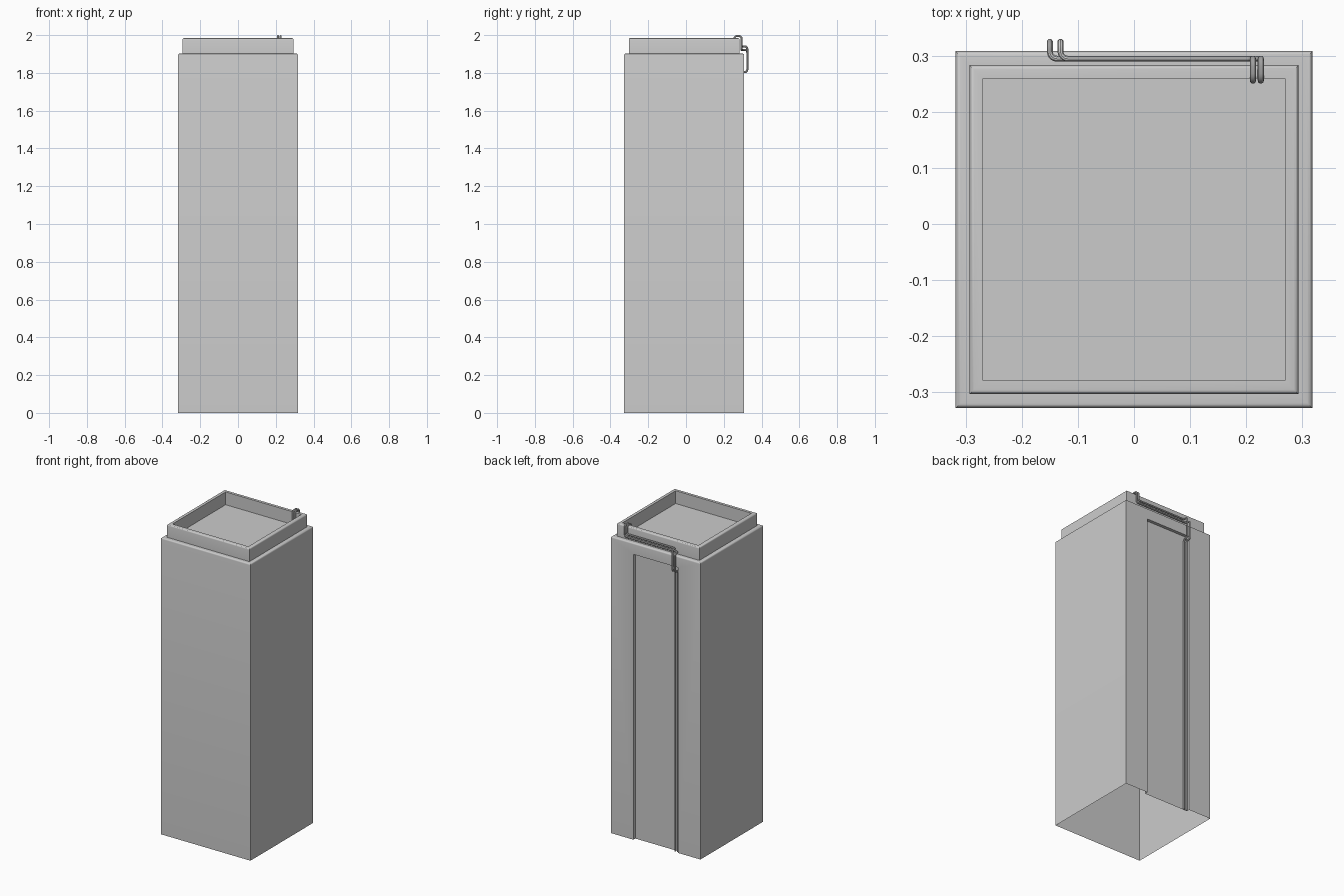
import bpy, bmesh, math
from mathutils import Vector

if "Cube" in bpy.data.objects:
    bpy.data.objects.remove(bpy.data.objects["Cube"])

CY = -0.01            # centre of the cabinet in y
W = 0.318             # half width of the cabinet


def finish(obj):
    bpy.ops.object.select_all(action='DESELECT')
    obj.select_set(True)
    bpy.context.view_layer.objects.active = obj
    bpy.ops.object.shade_smooth_by_angle(angle=math.radians(35))


def rounded_edge(half, z, r, n=4):
    """Profile points of a rounded outer edge ending at (half, z)."""
    return [(half - r + r * math.cos(a), z - r + r * math.sin(a))
            for a in (math.pi / 2 * i / n for i in range(n + 1))]


# Cabinet: open-bottomed shell lofted from square rings, with a raised rim
profile = ([(W, 0.0)] + rounded_edge(W, 1.902, 0.009) + [(0.293, 1.902)]
           + rounded_edge(0.293, 1.984, 0.008) + [(0.269, 1.984), (0.269, 1.902)])
bm = bmesh.new()
rings = [[bm.verts.new((sx * h, CY + sy * h, z))
          for sx, sy in ((-1, -1), (1, -1), (1, 1), (-1, 1))] for h, z in profile]
for k in range(len(rings) - 1):
    a, b = rings[k], rings[k + 1]
    for i in range(4):
        j = (i + 1) % 4
        if k == 0 and i == 2:
            continue                      # back wall has the recess
        bm.faces.new((a[i], a[j], b[j], b[i]))
bm.faces.new(rings[-1])                   # tray floor

# Back wall with its tall recessed panel
RX, RZ, DEPTH = 0.158, 1.83, 0.02
by = CY + W
outline = [(RX, 0), (RX, RZ), (-RX, RZ), (-RX, 0)]
outer = [bm.verts.new((x, by, z)) for x, z in outline]
inner = [bm.verts.new((x, by - DEPTH, z)) for x, z in outline]
bm.faces.new([rings[0][2]] + outer + [rings[0][3], rings[1][3], rings[1][2]])
for i in range(3):
    bm.faces.new((outer[i + 1], outer[i], inner[i], inner[i + 1]))
bm.faces.new(inner)
bmesh.ops.recalc_face_normals(bm, faces=bm.faces)
me = bpy.data.meshes.new("cabinet")
bm.to_mesh(me)
bm.free()
cabinet = bpy.data.objects.new("cabinet", me)
bpy.context.collection.objects.link(cabinet)
finish(cabinet)


def fillet(points, r, n=5):
    """Round the inner corners of a polyline."""
    pts = [Vector(p) for p in points]
    out = [pts[0]]
    for p, c, q in zip(pts, pts[1:], pts[2:]):
        s, e = c + (p - c).normalized() * r, c + (q - c).normalized() * r
        centre = s + e - c
        for i in range(n + 1):
            t = math.pi / 2 * i / n
            out.append(centre + (s - centre) * math.cos(t) + (e - centre) * math.sin(t))
    return out + [pts[-1]]


# Pipes: over the rim, along the back, out over the ledge and down the recess
def pipe(name, x0, x1, z):
    path = fillet([(x0, 0.2555, 1.902), (x0, 0.2555, 1.9945), (x0, 0.2945, 1.9945),
                   (x0, 0.2945, z), (x1, 0.2945, z), (x1, 0.3245, z),
                   (x1, 0.3245, 1.804), (x1, 0.2955, 1.804), (x1, 0.2955, 0)], 0.013)
    cu = bpy.data.curves.new(name, 'CURVE')
    cu.dimensions = '3D'
    cu.bevel_depth = 0.0055
    cu.bevel_resolution = 3
    cu.use_fill_caps = True
    sp = cu.splines.new('POLY')
    sp.points.add(len(path) - 1)
    for pt, co in zip(sp.points, path):
        pt.co = (*co, 1)
    obj = bpy.data.objects.new(name, cu)
    bpy.context.collection.objects.link(obj)
    bpy.ops.object.select_all(action='DESELECT')
    obj.select_set(True)
    bpy.context.view_layer.objects.active = obj
    bpy.ops.object.convert(target='MESH')
    finish(bpy.context.view_layer.objects.active)


pipe("upper_pipe", 0.212, -0.131, 1.940)
pipe("lower_pipe", 0.226, -0.150, 1.922)
